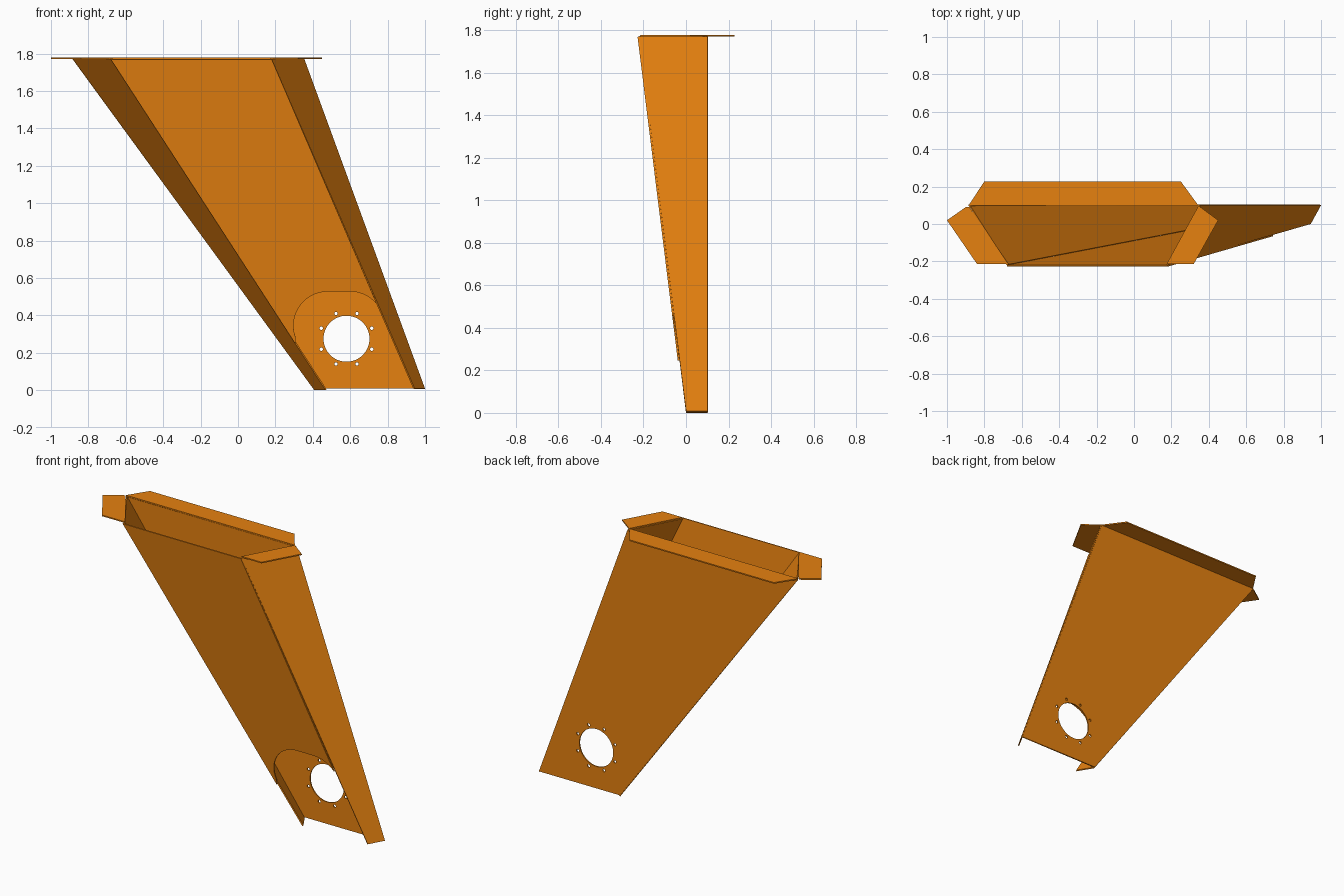
import bpy, bmesh
from math import sin, cos, pi, radians
from mathutils import Vector

if "Cube" in bpy.data.objects:
    bpy.data.objects.remove(bpy.data.objects["Cube"])

T = 0.008      # sheet thickness
TOP = 1.77     # height of the plates below the flanges

paint = bpy.data.materials.new("orange_paint")
paint.diffuse_color = (0.79, 0.22, 0.005, 1)
paint.use_nodes = True
paint.node_tree.nodes["Principled BSDF"].inputs["Base Color"].default_value = paint.diffuse_color


def sheet(name, points, grow):
    """Flat plate from an outline, thickened along its normal towards grow."""
    bm = bmesh.new()
    face = bm.faces.new([bm.verts.new(p) for p in points])
    face.normal_update()
    n = face.normal.copy()
    if n.dot(Vector(grow)) < 0:
        n.negate()
    ext = bmesh.ops.extrude_face_region(bm, geom=[face], use_keep_orig=True)
    moved = [g for g in ext["geom"] if isinstance(g, bmesh.types.BMVert)]
    bmesh.ops.translate(bm, verts=moved, vec=n * T)
    bmesh.ops.recalc_face_normals(bm, faces=bm.faces)
    mesh = bpy.data.meshes.new(name)
    bm.to_mesh(mesh)
    bm.free()
    mesh.materials.append(paint)
    obj = bpy.data.objects.new(name, mesh)
    bpy.context.collection.objects.link(obj)
    return obj


def arc(cx, cz, r, a0, a1, n):
    return [(cx + r * cos(radians(a0 + (a1 - a0) * i / n)),
             cz + r * sin(radians(a0 + (a1 - a0) * i / n))) for i in range(n + 1)]


# Back plate with the large opening and its ring of bolt holes
HX, HZ = 0.58, 0.275
loops = [[(-0.885, TOP), (0.35, TOP), (0.995, 0.008), (0.408, 0.008)],
         arc(HX, HZ, 0.123, 0, 354.375, 63)]
for k in range(8):
    a = pi / 8 + k * pi / 4
    loops.append(arc(HX + 0.146 * cos(a), HZ + 0.146 * sin(a), 0.009, 0, 337.5, 15))
curve = bpy.data.curves.new("back_plate", 'CURVE')
curve.dimensions = '2D'
curve.fill_mode = 'BOTH'
curve.extrude = T / 2
for loop in loops:
    s = curve.splines.new('POLY')
    s.points.add(len(loop) - 1)
    for p, (x, z) in zip(s.points, loop):
        p.co = (x, z, 0, 1)
    s.use_cyclic_u = True
curve.materials.append(paint)
back = bpy.data.objects.new("back_plate", curve)
bpy.context.collection.objects.link(back)
back.rotation_euler = (pi / 2, 0, 0)
back.location.y = 0.1
bpy.context.view_layer.objects.active = back
back.select_set(True)
bpy.ops.object.convert(target='MESH')

# Slanted side plates
sheet("left_side_plate", [(-0.885, 0.1, TOP), (0.408, 0.1, 0), (0.468, 0, 0),
                          (-0.68, -0.22, TOP)], (1, 0, 0))
sheet("right_side_plate", [(0.355, 0.1, TOP), (1.0, 0.1, 0.008), (0.945, 0, 0.008),
                           (0.18, -0.22, TOP)], (-1, 0, 0))

# Front plate, cut away by the rounded access opening at the bottom
outline = [(-0.68, TOP), (0.18, TOP)]
outline += arc(0.60, 0.345, 0.183, 38, 90, 14)
outline += arc(0.48, 0.345, 0.183, 90, 200, 28)
outline += [(0.308, 0.247)]
sheet("front_plate", [(x, -0.22 * z / TOP, z) for x, z in outline], (0, -1, 0))

# Mounting flanges around the top
flanges = {
    "back_flange": [(-0.885, 0.098), (0.345, 0.098), (0.25, 0.228), (-0.80, 0.228)],
    "left_flange": [(-0.88, 0.09), (-0.90, 0.09), (-1.0, 0.02), (-0.84, -0.213), (-0.672, -0.213)],
    "right_flange": [(0.345, 0.098), (0.45, 0.02), (0.32, -0.213), (0.175, -0.213)],
}
for name, pts in flanges.items():
    sheet(name, [(x, y, TOP) for x, y in pts], (0, 0, 1))
